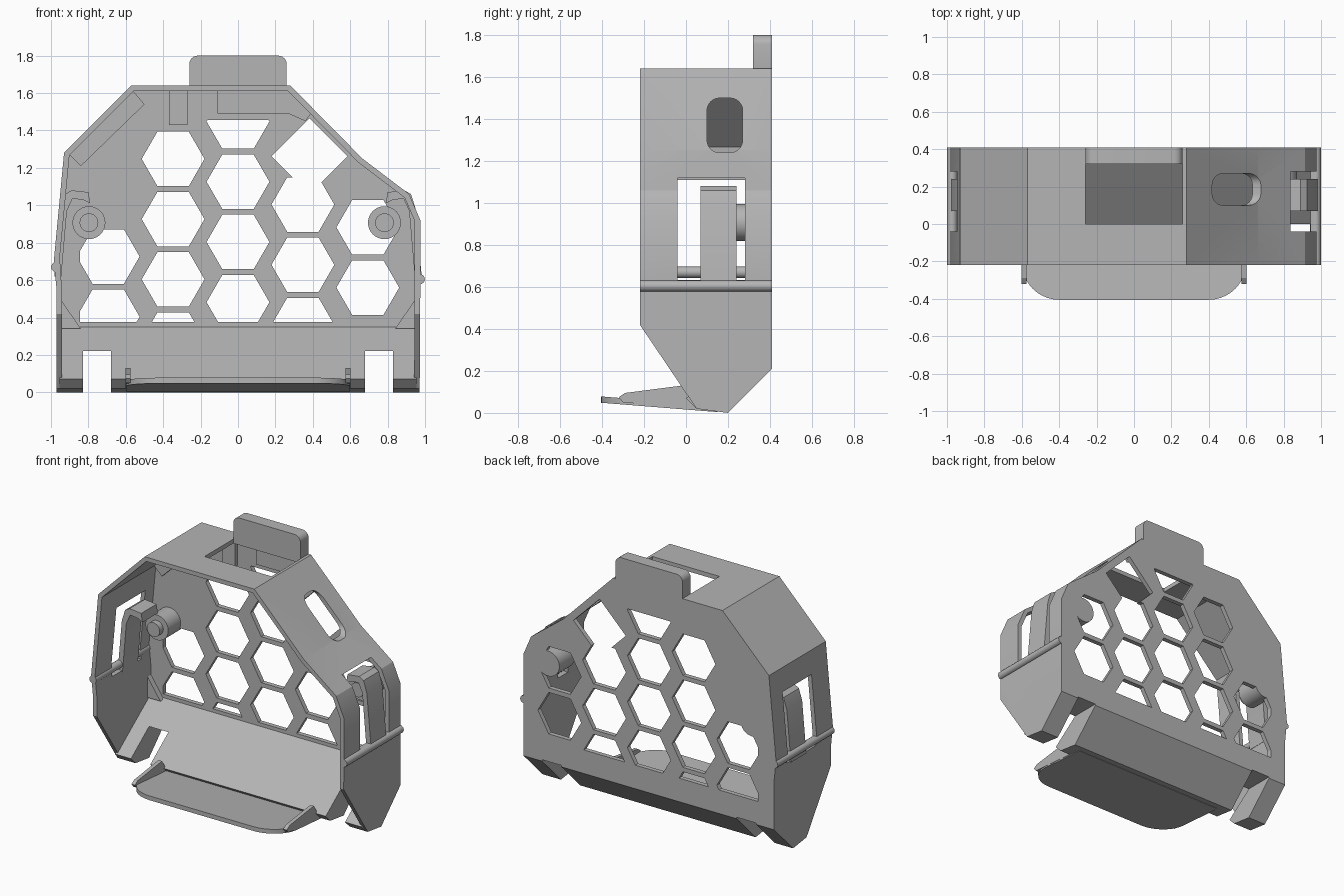
import bpy, bmesh, math

if "Cube" in bpy.data.objects:
    bpy.data.objects.remove(bpy.data.objects["Cube"], do_unlink=True)

grey = bpy.data.materials.new("plain grey")
grey.use_nodes = True
grey.diffuse_color = (0.46, 0.46, 0.46, 1)
grey.node_tree.nodes["Principled BSDF"].inputs["Base Color"].default_value = (0.46, 0.46, 0.46, 1)


def place(axis, p, d):
    """Put a 2D profile point at depth d along an axis."""
    return {"x": (d, p[0], p[1]), "y": (p[0], d, p[1]), "z": (p[0], p[1], d)}[axis]


def prisms(name, profiles, axis, a, b):
    """One object holding an extruded prism for each profile."""
    bm = bmesh.new()
    for pts in profiles:
        lo = [bm.verts.new(place(axis, p, a)) for p in pts]
        hi = [bm.verts.new(place(axis, p, b)) for p in pts]
        bm.faces.new(lo)
        bm.faces.new(hi)
        for i in range(len(pts)):
            j = (i + 1) % len(pts)
            bm.faces.new((lo[i], lo[j], hi[j], hi[i]))
    bmesh.ops.recalc_face_normals(bm, faces=bm.faces)
    mesh = bpy.data.meshes.new(name)
    bm.to_mesh(mesh)
    bm.free()
    mesh.materials.append(grey)
    ob = bpy.data.objects.new(name, mesh)
    bpy.context.collection.objects.link(ob)
    return ob


def prism(name, pts, axis, a, b):
    return prisms(name, [pts], axis, a, b)


def rect(u0, u1, v0, v1):
    return [(u0, v0), (u1, v0), (u1, v1), (u0, v1)]


def round_rect(u0, u1, v0, v1, r, n=6):
    pts = []
    for k, (u, v) in enumerate(rect(u0 + r, u1 - r, v0 + r, v1 - r)):
        for i in range(n + 1):
            t = math.pi * (1 + k / 2 + i / n / 2)
            pts.append((u + r * math.cos(t), v + r * math.sin(t)))
    return pts


def ngon(u, v, r, n, sv=1):
    return [(u + r * math.cos(2 * math.pi * i / n), v + sv * r * math.sin(2 * math.pi * i / n))
            for i in range(n)]


def inset(pts, t):
    """Mitred inward offset of a counter-clockwise outline."""
    out = []
    for i, (x, y) in enumerate(pts):
        (px, py), (qx, qy) = pts[i - 1], pts[(i + 1) % len(pts)]
        a = math.atan2(y - py, x - px)
        b = math.atan2(qy - y, qx - x)
        half = math.atan2(math.sin(b - a), math.cos(b - a)) / 2
        m = a + half + math.pi / 2
        d = t / math.cos(half)
        out.append((x + d * math.cos(m), y + d * math.sin(m)))
    return out


def boolean(ob, cutter, op="DIFFERENCE"):
    cutter.hide_render = True
    mod = ob.modifiers.new("cut", "BOOLEAN")
    mod.operation, mod.solver, mod.object = op, "EXACT", cutter
    bpy.context.view_layer.objects.active = ob
    bpy.ops.object.modifier_apply(modifier=mod.name)
    bpy.data.objects.remove(cutter, do_unlink=True)


# Housing: hollow faceted box, open at the front and below
outline = [(-0.97, -0.2), (0.97, -0.2), (0.975, 0.6), (0.975, 0.92), (0.915, 1.06),
           (0.665, 1.25), (0.28, 1.64), (-0.57, 1.64), (-0.93, 1.28), (-0.985, 0.7), (-0.97, 0.55)]
shell = prism("housing_shell", outline, "y", -0.22, 0.41)
boolean(shell, prism("cavity", inset(outline, 0.03), "y", -0.4, 0.378))

# Side silhouette: tapered lower front and chamfered lower back
side = [(-0.3, 1.8), (-0.3, 0.54), (-0.22, 0.42), (0.05, 0.02), (0.2, 0), (0.5, 0.3), (0.5, 1.8)]
boolean(shell, prism("side_cut", side, "x", -1.2, 1.2), "INTERSECT")

# Honeycomb openings in the back wall
pitch, col = 0.322, 0.347
rows = {-2: (-2, -1, 0), -1: (-2, -1, 0, 1), 0: (-2, -1, 0, 1), 1: (-3, -2, -1), 2: (-3, -2)}
hexes = [ngon(c * col, 1.126 + 0.2 * c + k * pitch, 0.168, 6)
         for c, ks in rows.items() for k in ks]
honeycomb = prisms("honeycomb", hexes, "y", 0.3, 0.5)
boolean(honeycomb, prism("honeycomb_limit", rect(-0.845, 0.9, 0.375, 1.455), "y", 0.2, 0.6), "INTERSECT")
boolean(shell, honeycomb)
boolean(shell, prism("diamond", ngon(0.383, 1.262, 0.203, 4), "y", 0.3, 0.5))

# Top opening, slanted-side slot and side windows
boolean(shell, prism("top_opening", rect(-0.26, 0.26, 0, 0.32), "z", 1.5, 1.8))
boolean(shell, prism("slot", round_rect(0.1, 0.27, 1.24, 1.5, 0.06), "x", 0.3, 0.9))
for s in (-1, 1):
    boolean(shell, prism("window", rect(-0.04, 0.28, 0.63, 1.12), "x", s * 0.8, s * 1.1))

# Sloping floor with two notches
floor_side = [(0.41, 0.36), (0.377, 0.35), (0.2, 0.22), (0.0, 0.07), (0.05, 0.02), (0.2, 0), (0.41, 0.21)]
floor = prism("sloping_floor", floor_side, "x", -0.955, 0.955)
for s in (-1, 1):
    notch = rect(min(s * 0.68, s * 0.83), max(s * 0.68, s * 0.83), -0.1, 0.22)
    boolean(floor, prism("notch", notch, "y", -0.5, 0.6))
    boolean(shell, prism("notch", notch, "y", -0.5, 0.6))

# Front lip: rounded tray, tilted up towards the front, with side rails
lip = prism("front_lip", round_rect(-0.6, 0.6, -0.405, 0.15, 0.2, 10), "z", 0, 0.03)
for v in lip.data.vertices:
    if v.co.y > -0.05:
        v.co.x = math.copysign(0.6, v.co.x) if abs(v.co.x) > 0.39 else v.co.x
    v.co.z += 0.016 - 0.08 * v.co.y
rail_side = [(-0.3, 0.05), (-0.32, 0.075), (-0.29, 0.095), (-0.02, 0.13), (0.05, 0.02)]
for s, word in ((-1, "right"), (1, "left")):
    prism(word + "_lip_rail", rail_side, "x", s * 0.575, s * 0.602)

# Tab on the top rear edge
tab = prism("top_tab", round_rect(-0.26, 0.26, 1.6, 1.8, 0.045), "y", 0.32, 0.41)
boolean(tab, prism("tab_trim", rect(-0.5, 0.5, 1.62, 1.9), "y", 0.2, 0.6), "INTERSECT")

# Shallow pads on the inside of the back wall
prism("rib_pad", rect(-0.37, -0.27, 1.43, 1.615), "y", 0.355, 0.385)
prism("upper_pad", [(-0.11, 1.49), (0.27, 1.49), (0.36, 1.45), (0.39, 1.49), (0.27, 1.615), (-0.11, 1.615)],
      "y", 0.355, 0.385)
prism("corner_pad", [(-0.9, 1.27), (-0.84, 1.21), (-0.5, 1.54), (-0.56, 1.61)], "y", 0.355, 0.385)

# Bosses, spring latches, grip ridges and corner gussets on both sides
latch_path = [(0.982, 0.62), (0.95, 0.98), (0.925, 1.06), (0.89, 1.08), (0.80, 1.07), (0.79, 1.01),
              (0.83, 1.03), (0.885, 1.035), (0.915, 0.97), (0.945, 0.62)]
smooth = [shell, lip, tab]
for s, word, bx, rz in ((-1, "right", -0.797, 0.67), (1, "left", 0.783, 0.605)):
    smooth.append(prism(word + "_boss", ngon(bx, 0.907, 0.088, 32), "y", 0.24, 0.41))
    smooth.append(prism(word + "_boss_pin", ngon(bx, 0.907, 0.05, 24), "y", 0.2, 0.25))
    smooth.append(prism(word + "_latch", [(s * x, z) for x, z in latch_path], "y", 0.07, 0.24))
    smooth.append(prism(word + "_grip_ridge", ngon(s * 0.972, rz, 0.027, 16), "y", -0.22, 0.41))
    prism(word + "_gusset", [(s * 0.95, 0.5), (s * 0.84, 0.34), (s * 0.95, 0.34)], "y", 0.34, 0.40)

for ob in bpy.context.selected_objects:
    ob.select_set(False)
for ob in smooth:
    ob.select_set(True)
bpy.context.view_layer.objects.active = shell
bpy.ops.object.shade_smooth_by_angle(angle=math.radians(25))
